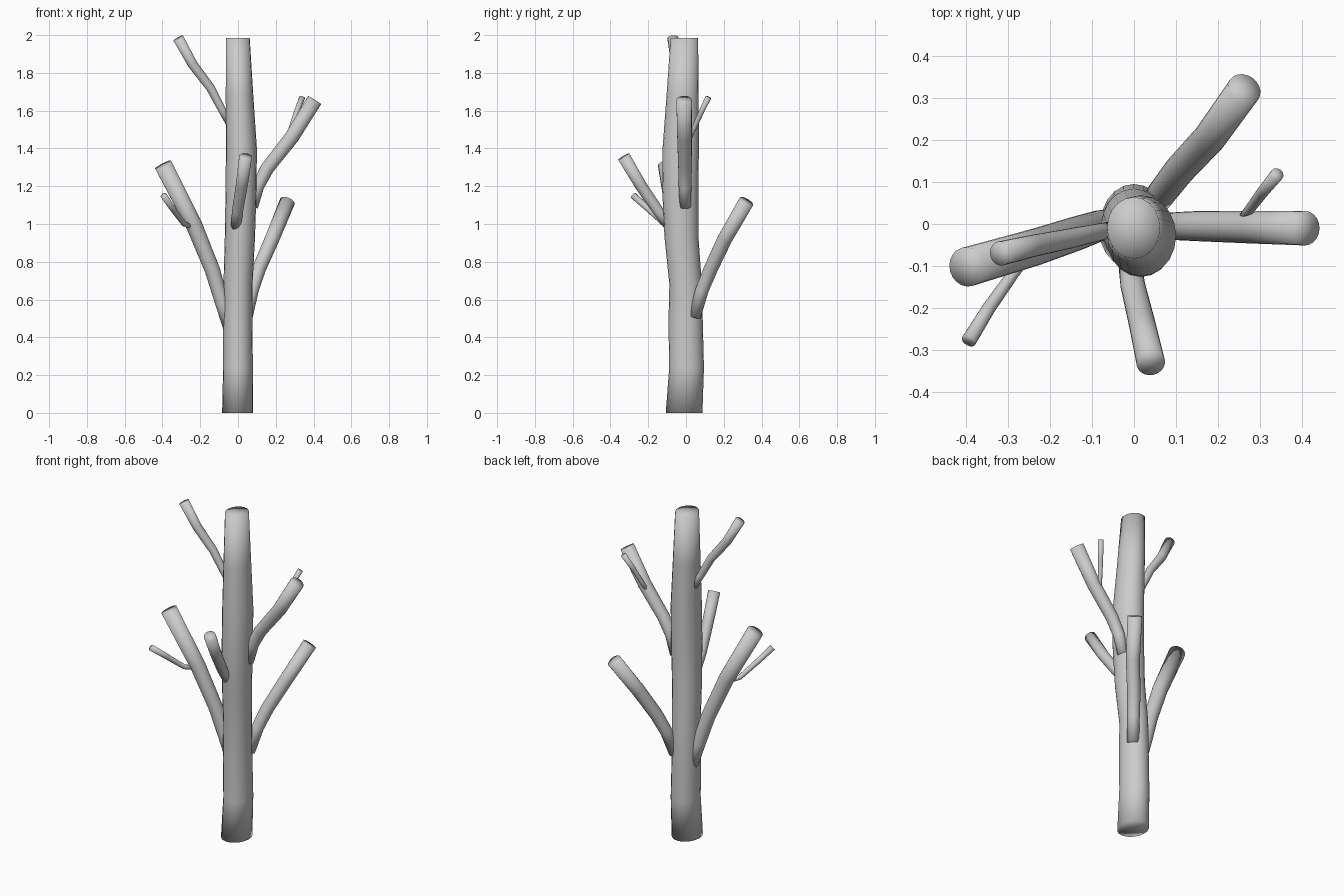
import bpy, bmesh, math
from mathutils import Vector

if "Cube" in bpy.data.objects:
    bpy.data.objects.remove(bpy.data.objects["Cube"])

SIDES = 20


def loft(name, rings):
    """Skin a list of (centre, axis_u, axis_v) elliptical rings, with fan caps."""
    bm = bmesh.new()
    loops = []
    for c, u, v in rings:
        loops.append([bm.verts.new(c + u * math.cos(a) + v * math.sin(a))
                      for a in (2 * math.pi * i / SIDES for i in range(SIDES))])
    for a, b in zip(loops, loops[1:]):
        for i in range(SIDES):
            j = (i + 1) % SIDES
            bm.faces.new((a[i], a[j], b[j], b[i]))
    for loop, centre in ((loops[0], rings[0][0]), (loops[-1], rings[-1][0])):
        mid = bm.verts.new(centre)
        for i in range(SIDES):
            bm.faces.new((loop[i], loop[(i + 1) % SIDES], mid))
    bmesh.ops.recalc_face_normals(bm, faces=bm.faces)
    mesh = bpy.data.meshes.new(name)
    bm.to_mesh(mesh)
    bm.free()
    for p in mesh.polygons:
        p.use_smooth = True
    obj = bpy.data.objects.new(name, mesh)
    bpy.context.collection.objects.link(obj)


def branch(name, points, r0, r1):
    """Round limb along a bent path, thickening from r0 at the root to r1 at the tip."""
    pts = [Vector(p) for p in points]
    n = len(pts) - 1
    rings = []
    for i, p in enumerate(pts):
        t = Vector((0, 0, 0))
        if i > 0:
            t += (p - pts[i - 1]).normalized()
        if i < n:
            t += (pts[i + 1] - p).normalized()
        t.normalize()
        side = t.cross(Vector((0, 0, 1))).normalized()
        r = r0 + (r1 - r0) * i / n
        rings.append((p, side * r, t.cross(side) * r))
    loft(name, rings)


# Trunk: horizontal oval rings (x, y, z, half width x, half width y)
trunk = [(-.002, -.010, 0, .082, .097), (0, .003, .24, .079, .092),
         (-.001, -.002, .48, .077, .091), (0, -.002, .68, .077, .086),
         (.010, -.024, .93, .080, .090), (.016, -.030, 1.18, .082, .096),
         (.018, -.028, 1.40, .082, .096), (.008, -.018, 1.68, .073, .085),
         (-.001, -.009, 1.985, .063, .073)]
loft("trunk", [(Vector((x, y, z)), Vector((a, 0, 0)), Vector((0, b, 0)))
               for x, y, z, a, b in trunk])

# Main branches
branch("left_branch", [(-.035, .005, .42), (-.085, -.005, .585), (-.135, -.022, .755),
                       (-.235, -.055, 1.0), (-.397, -.102, 1.315)], .034, .047)
branch("back_right_branch", [(.045, .045, .51), (.075, .085, .65), (.11, .13, .76),
                             (.18, .205, .92), (.262, .32, 1.12)], .033, .041)
branch("right_branch", [(.075, -.005, 1.09), (.105, -.005, 1.20), (.155, -.005, 1.295),
                        (.285, -.008, 1.46), (.406, -.01, 1.657)], .031, .041)
branch("front_branch", [(-.012, -.075, .97), (-.003, -.145, 1.065),
                        (.02, -.24, 1.205), (.04, -.33, 1.357)], .027, .034)
branch("upper_left_branch", [(-.04, -.01, 1.52), (-.085, -.02, 1.605), (-.145, -.033, 1.72),
                             (-.24, -.052, 1.845), (-.317, -.07, 1.985)], .018, .029)

# Small twigs
branch("left_twig", [(-.245, -.065, .985), (-.285, -.115, 1.0),
                     (-.345, -.20, 1.08), (-.393, -.278, 1.15)], .012, .018)
branch("right_twig", [(.25, .005, 1.42), (.275, .035, 1.49),
                      (.305, .075, 1.58), (.34, .118, 1.67)], .010, .016)
